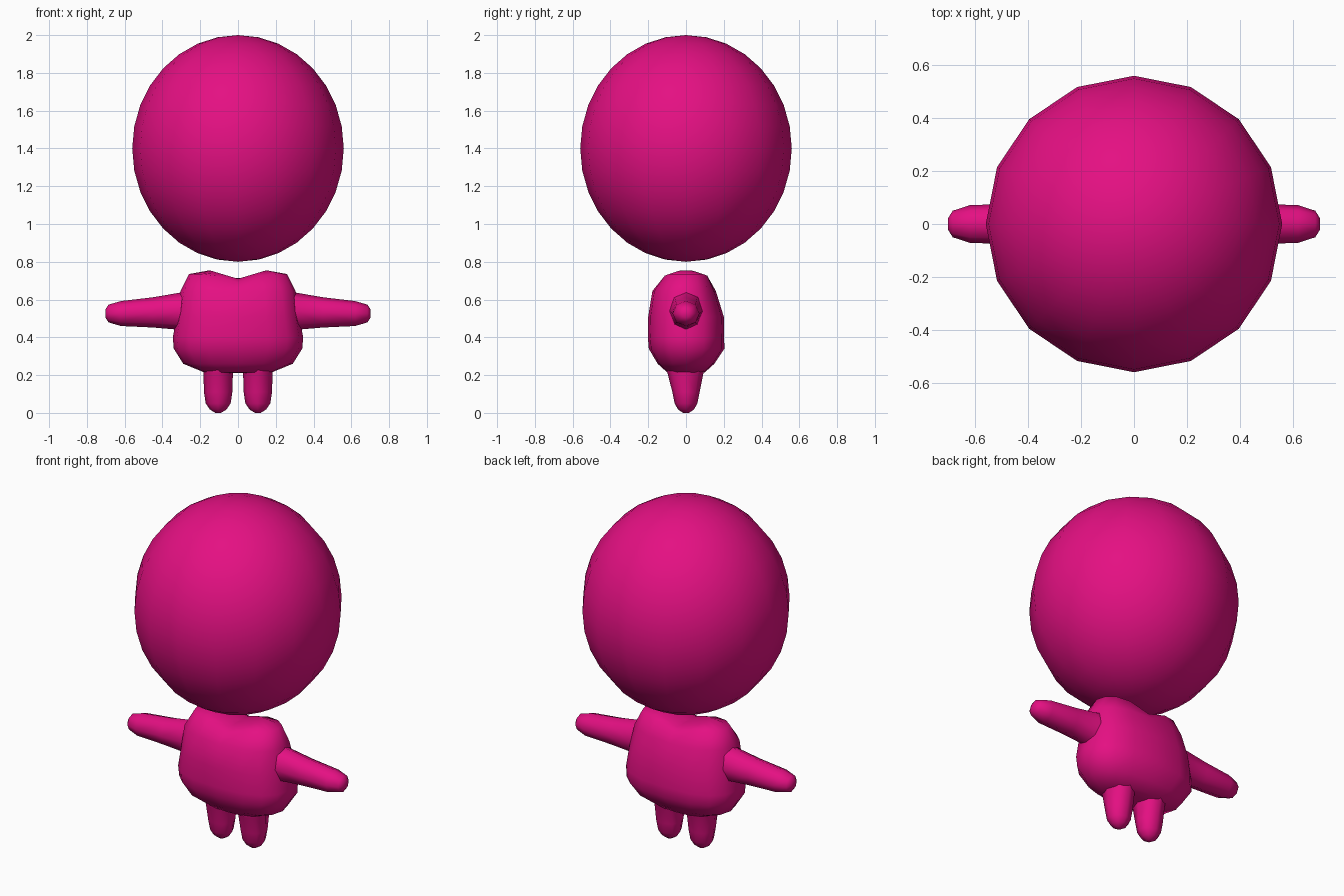
import bpy, bmesh
from math import sin, cos, tau, copysign

cube = bpy.data.objects.get("Cube")
if cube:
    bpy.data.objects.remove(cube, do_unlink=True)

pink = bpy.data.materials.new("Hot pink")
pink.use_nodes = True
pink.diffuse_color = (0.78, 0.005, 0.225, 1)
pink.node_tree.nodes["Principled BSDF"].inputs["Base Color"].default_value = pink.diffuse_color


def loft(name, rings, place, sides, power=2.0):
    """Skin rings of (position, half width, half depth, centre offset)."""
    def bend(c):
        return copysign(abs(c) ** (2 / power), c)

    bm = bmesh.new()
    loops = []
    for t, a, b, offset in rings:
        angles = [tau * i / sides for i in range(sides)]
        loops.append([bm.verts.new(place(t, a * bend(cos(w)), b * bend(sin(w)) + offset))
                      for w in angles])
    for low, high in zip(loops, loops[1:]):
        for i in range(sides):
            j = (i + 1) % sides
            bm.faces.new((low[i], low[j], high[j], high[i]))
    bm.faces.new(loops[0])
    bm.faces.new(loops[-1])
    bmesh.ops.recalc_face_normals(bm, faces=bm.faces)
    for face in bm.faces:
        face.smooth = True
    mesh = bpy.data.meshes.new(name)
    bm.to_mesh(mesh)
    bm.free()
    mesh.materials.append(pink)
    obj = bpy.data.objects.new(name, mesh)
    bpy.context.collection.objects.link(obj)
    return obj


# Floating head
bpy.ops.mesh.primitive_uv_sphere_add(segments=16, ring_count=16, radius=1, location=(0, 0, 1.4))
head = bpy.context.object
head.name = "head"
head.scale = (0.56, 0.56, 0.6)
head.data.materials.append(pink)
bpy.ops.object.shade_smooth()


# Torso, with a dip between the shoulders
def place_torso(z, x, y):
    dip = 0.045 * max(0, 1 - abs(x) / 0.15) if z > 0.7 else 0
    return (x, y, z - dip)


loft("torso", [
    (0.21, 0.08, 0.04, 0), (0.215, 0.18, 0.1, 0), (0.26, 0.29, 0.15, 0),
    (0.34, 0.34, 0.2, 0.003), (0.40, 0.345, 0.202, 0), (0.51, 0.325, 0.2, 0),
    (0.645, 0.305, 0.168, -0.01), (0.735, 0.26, 0.12, 0),
    (0.755, 0.15, 0.08, 0), (0.755, 0.01, 0.006, 0),
], place_torso, 16, 2.5)

# Arms and legs on both sides
arm_rings = [
    (0.22, 0.11, 0.13, 0.54), (0.31, 0.085, 0.098, 0.538), (0.45, 0.077, 0.08, 0.532),
    (0.62, 0.071, 0.066, 0.526), (0.685, 0.05, 0.047, 0.526), (0.702, 0.022, 0.022, 0.526),
]
leg_rings = [
    (0.30, 0.09, 0.13, 0), (0.21, 0.078, 0.095, -0.003), (0.11, 0.075, 0.072, 0),
    (0.05, 0.066, 0.06, 0), (0.018, 0.044, 0.042, 0), (0.0, 0.015, 0.015, 0),
]
for side, label in ((1, "left"), (-1, "right")):
    loft(label + "_arm", arm_rings, lambda x, y, z: (side * x, y, z), 8)
    loft(label + "_leg", leg_rings, lambda z, x, y: (side * (0.105 + x), y, z), 8)
